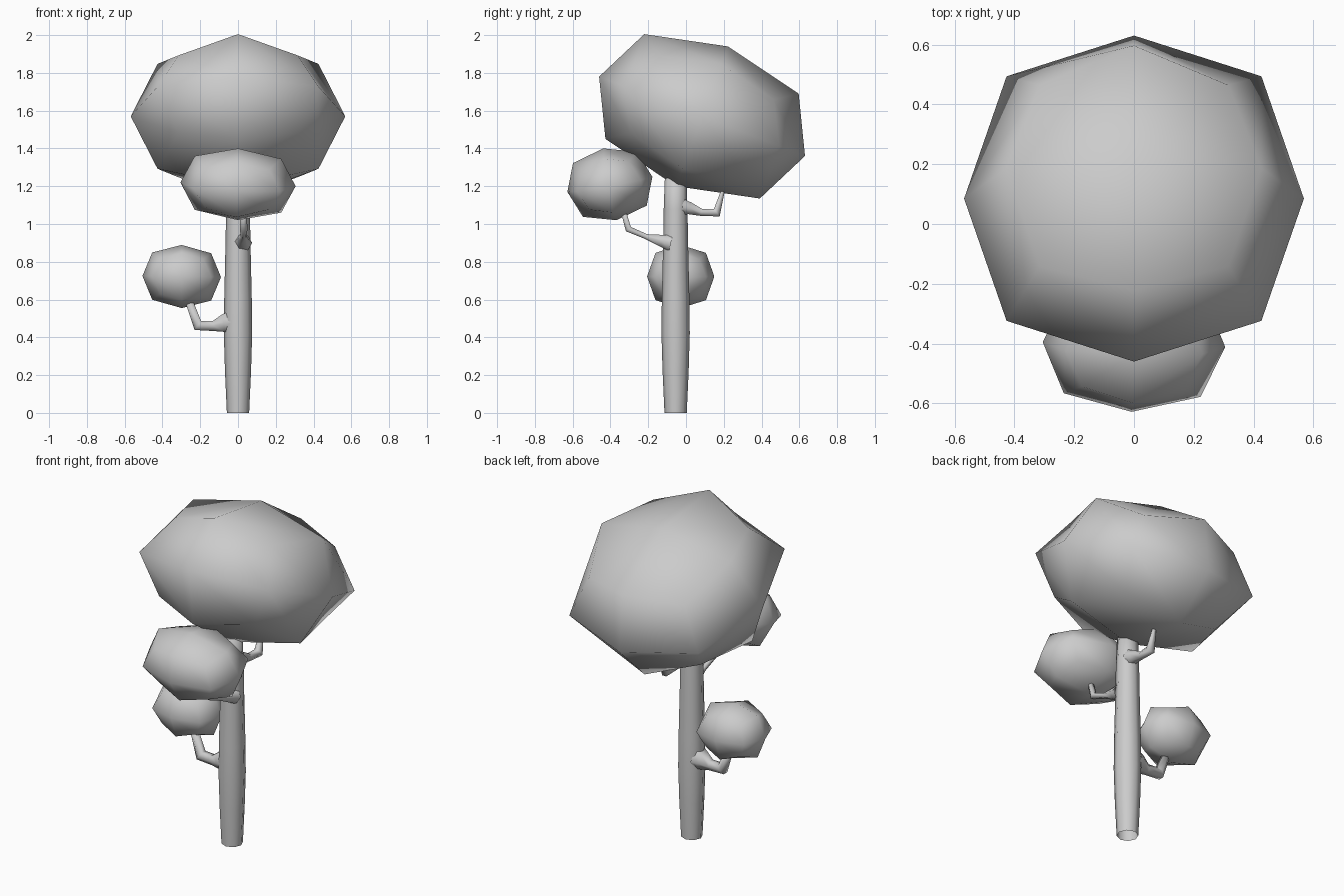
import bpy, bmesh, math
from mathutils import Vector

if "Cube" in bpy.data.objects:
    bpy.data.objects.remove(bpy.data.objects["Cube"])


def finish(name, bm):
    bmesh.ops.recalc_face_normals(bm, faces=bm.faces)
    for f in bm.faces:
        f.smooth = True
    me = bpy.data.meshes.new(name)
    bm.to_mesh(me)
    bm.free()
    ob = bpy.data.objects.new(name, me)
    bpy.context.collection.objects.link(ob)
    return ob


def leaf_clump(name, center, ax, ay, az):
    """Once-rounded cube spanned by three half-axis vectors."""
    bm = bmesh.new()
    bmesh.ops.create_cube(bm, size=2)
    bmesh.ops.subdivide_edges(bm, edges=bm.edges[:], cuts=1, use_grid_fill=True)
    pull = {1: 1.0, 2: 0.75, 3: 0.556}   # face centre, edge middle, corner
    for v in bm.verts:
        c = v.co * pull[sum(abs(k) > 0.5 for k in v.co)]
        v.co = Vector(center) + Vector(ax) * c.x + Vector(ay) * c.y + Vector(az) * c.z
    return finish(name, bm)


def limb(name, path, side_axis, sides, cap_end=True):
    """Tapered tube through (x, y, z, radius) points lying in one plane."""
    bm = bmesh.new()
    pts = [Vector(p[:3]) for p in path]
    u = Vector(side_axis)
    rings = []
    for i, p in enumerate(pts):
        t = Vector((0, 0, 0))
        if i > 0:
            t += (p - pts[i - 1]).normalized()
        if i < len(pts) - 1:
            t += (pts[i + 1] - p).normalized()
        w = t.normalized().cross(u).normalized()
        r = path[i][3]
        angles = [2 * math.pi * k / sides for k in range(sides)]
        rings.append([bm.verts.new(p + (u * math.cos(a) + w * math.sin(a)) * r)
                      for a in angles])
    for a, b in zip(rings, rings[1:]):
        for k in range(sides):
            n = (k + 1) % sides
            bm.faces.new((a[k], a[n], b[n], b[k]))
    if cap_end:
        bm.faces.new(rings[-1])
    return finish(name, bm)


# Foliage
leaf_clump("crown_foliage", (0, 0.085, 1.57),
           (0.568, 0, 0), (0, 0.545, -0.21), (0, 0.137, 0.37))
leaf_clump("front_foliage", (0, -0.403, 1.21),
           (0.305, -0.008, -0.01), (0.008, 0.225, 0.04), (0, -0.035, 0.19))
leaf_clump("left_foliage", (-0.298, -0.028, 0.722),
           (0.208, 0, -0.003), (0, 0.178, 0), (0, 0, 0.167))

# Trunk, open at the ground
limb("trunk", [(0, -0.055, 0, 0.059), (0, -0.055, 0.22, 0.069),
               (0, -0.055, 0.42, 0.075), (0, -0.055, 0.6, 0.073),
               (0, -0.055, 0.9, 0.066), (0, -0.055, 1.08, 0.063),
               (0, -0.055, 1.3, 0.055)], (1, 0, 0), 8)

# Branches
limb("left_branch", [(-0.04, -0.05, 0.48, 0.065), (-0.075, -0.05, 0.475, 0.055),
                     (-0.13, -0.05, 0.46, 0.031), (-0.213, -0.045, 0.463, 0.034),
                     (-0.255, -0.04, 0.58, 0.024)], (0, 1, 0), 6)
limb("front_branch", [(0.025, -0.08, 0.9, 0.05), (0.025, -0.125, 0.91, 0.038),
                      (0.03, -0.21, 0.933, 0.016), (0.03, -0.305, 0.973, 0.02),
                      (0.03, -0.335, 1.08, 0.016)], (1, 0, 0), 6)
limb("back_branch", [(0.01, -0.02, 1.09, 0.05), (0.012, 0.02, 1.083, 0.037),
                     (0.015, 0.08, 1.062, 0.022), (0.02, 0.163, 1.06, 0.029),
                     (0.02, 0.205, 1.21, 0.008)], (1, 0, 0), 6)
